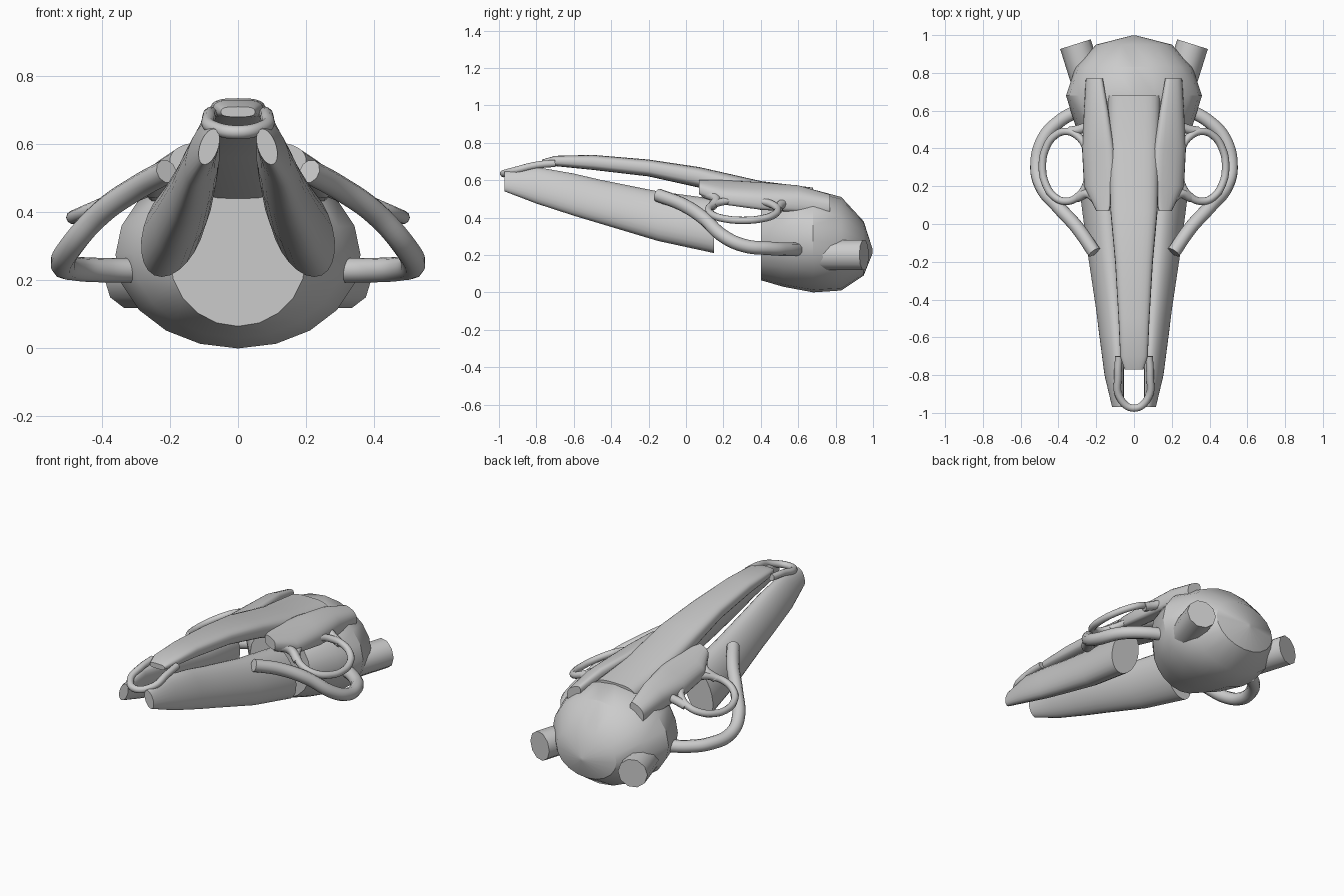
import bpy, bmesh
from math import sin, cos, pi, radians, copysign

scene_cube = bpy.data.objects.get("Cube")
if scene_cube:
    bpy.data.objects.remove(scene_cube, do_unlink=True)

GREY = (0.6, 0.6, 0.6, 1)
bone = bpy.data.materials.new("bone_grey")
bone.use_nodes = True
bone.diffuse_color = GREY
bone.node_tree.nodes["Principled BSDF"].inputs["Base Color"].default_value = GREY


def finish(obj, mirror, angle=32):
    obj.data.materials.clear()
    obj.data.materials.append(bone)
    bpy.ops.object.select_all(action="DESELECT")
    obj.select_set(True)
    bpy.context.view_layer.objects.active = obj
    bpy.ops.object.shade_smooth_by_angle(angle=radians(angle))
    if mirror:
        obj.modifiers.new("mirror", "MIRROR").use_mirror_merge = False


def loft(name, sections, sides=24, power=1.0, lean=0, slope=0, mirror=False):
    """Skin capped oval sections (x, y, half width, top, bottom) along y."""
    bm = bmesh.new()
    rings = []
    for x, y, hx, top, bottom in sections:
        ring = []
        for i in range(sides):
            a = 2 * pi * i / sides
            u = hx * copysign(abs(cos(a)) ** power, cos(a))
            v = (top - bottom) / 2 * copysign(abs(sin(a)) ** power, sin(a))
            ring.append(bm.verts.new((x + u - lean * v, y, (top + bottom) / 2 + v - slope * u)))
        rings.append(ring)
    for a, b in zip(rings, rings[1:]):
        for i in range(sides):
            j = (i + 1) % sides
            bm.faces.new((a[i], a[j], b[j], b[i]))
    bm.faces.new(rings[0])
    bm.faces.new(rings[-1])
    bmesh.ops.recalc_face_normals(bm, faces=bm.faces)
    mesh = bpy.data.meshes.new(name)
    bm.to_mesh(mesh)
    bm.free()
    obj = bpy.data.objects.new(name, mesh)
    bpy.context.collection.objects.link(obj)
    finish(obj, mirror)
    return obj


def tube(name, points, radius, cyclic=False, mirror=False):
    """Round tube along a smooth path."""
    curve = bpy.data.curves.new(name, "CURVE")
    curve.dimensions = "3D"
    curve.bevel_depth = radius
    curve.bevel_resolution = 3
    curve.use_fill_caps = True
    spline = curve.splines.new("BEZIER")
    spline.bezier_points.add(len(points) - 1)
    for bp, p in zip(spline.bezier_points, points):
        bp.co = p
        bp.handle_left_type = bp.handle_right_type = "AUTO"
    spline.use_cyclic_u = cyclic
    spline.resolution_u = 8
    obj = bpy.data.objects.new(name, curve)
    bpy.context.collection.objects.link(obj)
    bpy.ops.object.select_all(action="DESELECT")
    obj.select_set(True)
    bpy.context.view_layer.objects.active = obj
    bpy.ops.object.convert(target="MESH")
    finish(bpy.context.view_layer.objects.active, mirror, 50)


# Braincase with a flat front and a pointed back
loft("braincase", [
    (0, 0.40, 0.20, 0.465, 0.065),
    (0, 0.52, 0.31, 0.53, 0.03),
    (0, 0.68, 0.36, 0.55, 0.0),
    (0, 0.83, 0.31, 0.51, 0.01),
    (0, 0.95, 0.20, 0.38, 0.09),
    (0, 0.998, 0.01, 0.23, 0.21)], sides=20)

# Long nasal bone running back into the forehead
loft("nasal_bone", [
    (0, -0.77, 0.05, 0.71, 0.68),
    (0, -0.70, 0.073, 0.73, 0.675),
    (0, -0.50, 0.082, 0.735, 0.655),
    (0, -0.20, 0.10, 0.71, 0.62),
    (0, 0.07, 0.125, 0.67, 0.56),
    (0, 0.40, 0.135, 0.595, 0.44),
    (0, 0.68, 0.14, 0.56, 0.42)], power=0.65)

# Brow plates over the eye sockets
loft("brow_plate", [
    (0.165, 0.07, 0.035, 0.595, 0.53),
    (0.18, 0.20, 0.085, 0.58, 0.49),
    (0.19, 0.40, 0.085, 0.57, 0.46),
    (0.20, 0.60, 0.065, 0.56, 0.44),
    (0.21, 0.77, 0.045, 0.515, 0.43)], power=0.7, slope=0.45, mirror=True)

# Tapered upper jaw halves
loft("upper_jaw", [
    (0.085, -0.97, 0.028, 0.645, 0.54),
    (0.105, -0.80, 0.045, 0.67, 0.475),
    (0.118, -0.60, 0.058, 0.635, 0.41),
    (0.130, -0.45, 0.065, 0.60, 0.365),
    (0.160, -0.15, 0.08, 0.54, 0.275),
    (0.188, 0.15, 0.09, 0.50, 0.21)], lean=0.25, mirror=True)

# Snout loop closing the front of the nose
half = [(0.08, -0.70, 0.69), (0.085, -0.80, 0.68), (0.075, -0.92, 0.65)]
tube("snout_loop", half + [(0, -0.975, 0.635)] + [(-x, y, z) for x, y, z in half[::-1]], 0.02)

# Cheek arches from the jaw out and back to the braincase
tube("cheek_arch", [
    (0.21, -0.15, 0.52), (0.30, -0.02, 0.47), (0.40, 0.09, 0.40),
    (0.49, 0.20, 0.30), (0.515, 0.31, 0.25), (0.48, 0.45, 0.235),
    (0.40, 0.54, 0.23), (0.28, 0.61, 0.23)], 0.036, mirror=True)

# Eye rings, dropping toward the outside
ring = []
for i in range(12):
    a = 2 * pi * i / 12
    ring.append((0.36 + 0.125 * cos(a), 0.305 + 0.185 * sin(a), 0.44 - 0.055 * cos(a)))
tube("eye_ring", ring, 0.02, cyclic=True, mirror=True)

# Short struts joining the eye rings to the brow and the braincase
tube("front_eye_strut", [(0.18, 0.10, 0.53), (0.24, 0.16, 0.50), (0.30, 0.14, 0.46)], 0.025, mirror=True)
tube("rear_eye_strut", [(0.34, 0.49, 0.44), (0.29, 0.50, 0.46), (0.24, 0.52, 0.48)], 0.025, mirror=True)

# Ear tubes pointing back and outward
tube("ear_tube", [(0.23, 0.70, 0.20), (0.27, 0.825, 0.20), (0.31, 0.952, 0.20)], 0.085, mirror=True)
